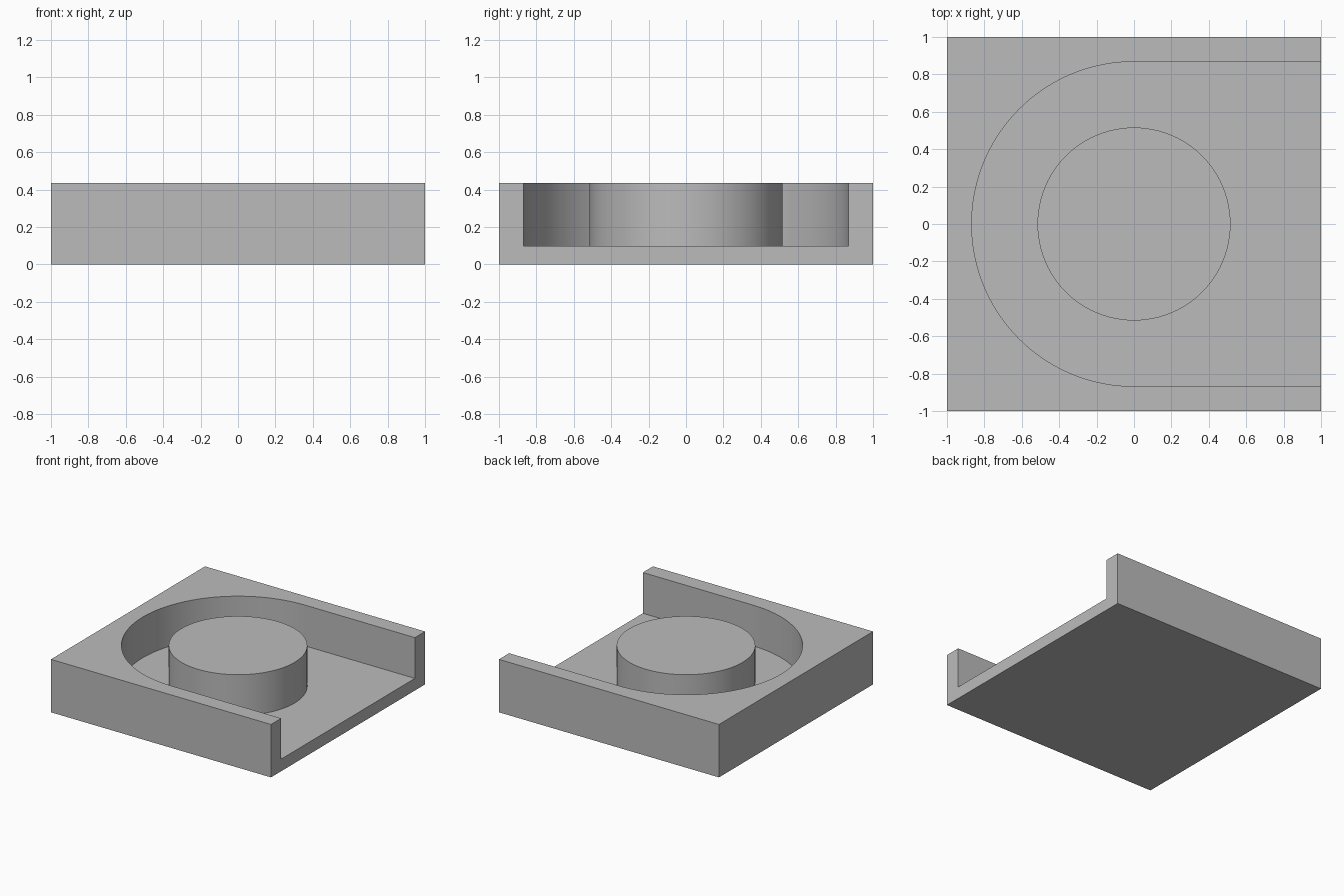
import bpy
import bmesh
from math import pi, sin, cos

HEIGHT, FLOOR = 0.435, 0.1
POCKET_R, BOSS_R = 0.868, 0.516
SEGMENTS = 96

default_cube = bpy.data.objects.get("Cube")
if default_cube:
    bpy.data.objects.remove(default_cube, do_unlink=True)

grey = bpy.data.materials.new("plain grey")
grey.use_nodes = True
colour = (0.5, 0.5, 0.5, 1)
grey.diffuse_color = colour
grey.node_tree.nodes["Principled BSDF"].inputs["Base Color"].default_value = colour


def arc(radius, start, end, steps):
    angles = [start + (end - start) * i / steps for i in range(steps + 1)]
    return [(radius * cos(a), radius * sin(a)) for a in angles]


def prism(name, outline, bottom, top):
    """Extrude a closed outline straight up."""
    bm = bmesh.new()
    face = bm.faces.new([bm.verts.new((x, y, bottom)) for x, y in outline])
    result = bmesh.ops.extrude_face_region(bm, geom=[face])
    raised = [v for v in result["geom"] if isinstance(v, bmesh.types.BMVert)]
    bmesh.ops.translate(bm, verts=raised, vec=(0, 0, top - bottom))
    bmesh.ops.recalc_face_normals(bm, faces=bm.faces)
    mesh = bpy.data.meshes.new(name)
    bm.to_mesh(mesh)
    bm.free()
    mesh.materials.append(grey)
    obj = bpy.data.objects.new(name, mesh)
    bpy.context.collection.objects.link(obj)
    return obj


def combine(target, tool, operation):
    """Apply a boolean and remove its helper."""
    tool.hide_render = True
    mod = target.modifiers.new(operation.lower(), "BOOLEAN")
    mod.operation, mod.solver, mod.object = operation, "EXACT", tool
    bpy.context.view_layer.objects.active = target
    bpy.ops.object.modifier_apply(modifier=mod.name)
    bpy.data.objects.remove(tool, do_unlink=True)


# Square block
tray = prism("open_tray", [(-1, -1), (1, -1), (1, 1), (-1, 1)], 0, HEIGHT)

# U-shaped pocket, open on the +x side
pocket_outline = arc(POCKET_R, pi / 2, 3 * pi / 2, SEGMENTS // 2)
pocket_outline += [(1.2, -POCKET_R), (1.2, POCKET_R)]
pocket = prism("pocket_cutter", pocket_outline, FLOOR, HEIGHT + 0.2)
combine(tray, pocket, "DIFFERENCE")

# Round boss rising from the floor to the rim height
boss = prism("round_boss", arc(BOSS_R, 0, 2 * pi, SEGMENTS)[:-1], FLOOR / 2, HEIGHT)
combine(tray, boss, "UNION")

# Smooth round walls with sharp rims
bpy.ops.object.select_all(action="DESELECT")
tray.select_set(True)
bpy.context.view_layer.objects.active = tray
bpy.ops.object.shade_smooth_by_angle(angle=pi / 6)
